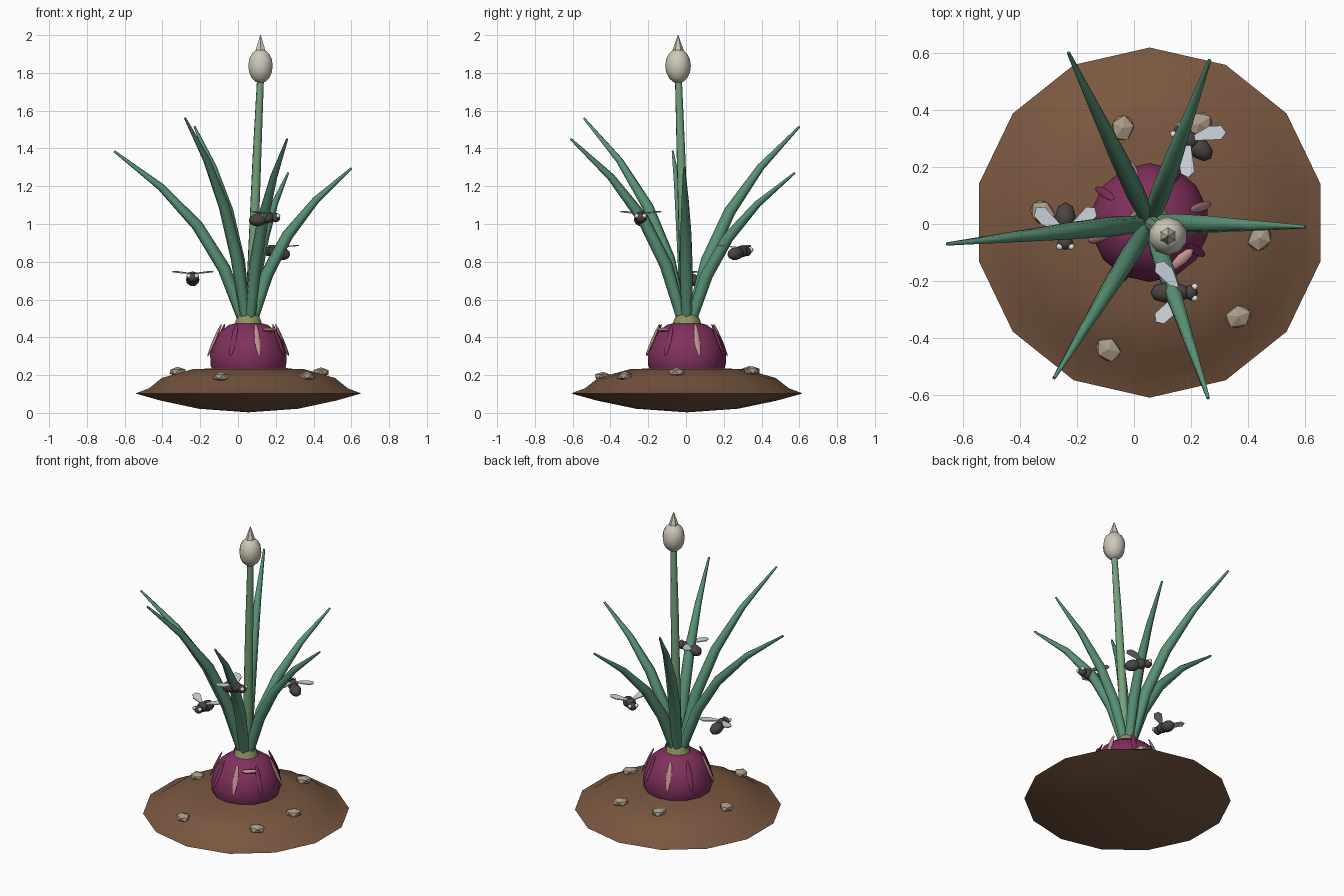
import bpy, bmesh, math, random
from mathutils import Vector, Matrix

if "Cube" in bpy.data.objects:
    bpy.data.objects.remove(bpy.data.objects["Cube"])

random.seed(4)
CX, CY = 0.055, 0.005            # plant axis


def material(name, rgb):
    m = bpy.data.materials.new(name)
    m.diffuse_color = (*rgb, 1)
    m.use_nodes = True
    m.node_tree.nodes["Principled BSDF"].inputs["Base Color"].default_value = m.diffuse_color
    return m


SOIL = material("soil", (0.19, 0.095, 0.05))
BULB = material("bulb_skin", (0.22, 0.03, 0.11))
SKIN = material("dry_skin", (0.55, 0.27, 0.27))
NECK = material("neck_olive", (0.28, 0.29, 0.12))
LEAF = material("leaf_green", (0.1, 0.29, 0.18))
STEM = material("stem_green", (0.18, 0.36, 0.2))
BUD = material("bud_cream", (0.62, 0.58, 0.48))
STONE = material("stone", (0.4, 0.33, 0.24))
FLY = material("fly_body", (0.07, 0.06, 0.055))
WING = material("wing", (0.62, 0.68, 0.74))
EYE = material("eye", (0.8, 0.76, 0.72))


def finish(bm, name, mat, smooth=40):
    bmesh.ops.recalc_face_normals(bm, faces=bm.faces)
    me = bpy.data.meshes.new(name)
    bm.to_mesh(me)
    bm.free()
    me.materials.append(mat)
    ob = bpy.data.objects.new(name, me)
    bpy.context.collection.objects.link(ob)
    if smooth:
        bpy.ops.object.select_all(action='DESELECT')
        bpy.context.view_layer.objects.active = ob
        ob.select_set(True)
        bpy.ops.object.shade_smooth_by_angle(angle=math.radians(smooth))
    return ob


def skin_rings(rings, name, mat, smooth=40):
    """Bridge equal-sized rings of points and cap both ends."""
    bm = bmesh.new()
    loops = [[bm.verts.new(p) for p in ring] for ring in rings]
    n = len(loops[0])
    for a, b in zip(loops, loops[1:]):
        for i in range(n):
            j = (i + 1) % n
            bm.faces.new((a[i], a[j], b[j], b[i]))
    bm.faces.new(loops[0])
    bm.faces.new(loops[-1])
    return finish(bm, name, mat, smooth)


def lathe(profile, sides, name, mat, x=CX, y=CY, smooth=40):
    ring = [math.pi / 2 + 2 * math.pi * i / sides for i in range(sides)]
    return skin_rings([[(x + r * math.cos(a), y + r * math.sin(a), z) for a in ring]
                       for r, z in profile], name, mat, smooth)


def tube(path, radii, sides, name, mat):
    pts = [Vector(p) for p in path]
    rings = []
    for i, p in enumerate(pts):
        t = (pts[min(i + 1, len(pts) - 1)] - pts[max(i - 1, 0)]).normalized()
        u = t.cross(Vector((0.3, 1, 0))).normalized()
        v = t.cross(u)
        rings.append([p + radii[i] * (math.cos(a) * u + math.sin(a) * v)
                      for a in (2 * math.pi * k / sides for k in range(sides))])
    return skin_rings(rings, name, mat, 65)


def ellipsoid(name, mat, matrix, size, seg=10, rings=6, smooth=60):
    bm = bmesh.new()
    bmesh.ops.create_uvsphere(bm, u_segments=seg, v_segments=rings, radius=1,
                              matrix=matrix @ Matrix.Diagonal((*size, 1)))
    return finish(bm, name, mat, smooth)


# Soil mound
lathe([(0.002, 0.003), (0.27, 0.022), (0.48, 0.066), (0.613, 0.103), (0.54, 0.13),
       (0.47, 0.185), (0.3, 0.232), (0.002, 0.24)], 14, "soil_mound", SOIL)

# Bulb and neck
lathe([(0.1, 0.12), (0.18, 0.19), (0.205, 0.25), (0.208, 0.31), (0.19, 0.375),
       (0.155, 0.43), (0.105, 0.466), (0.03, 0.485)], 14, "bulb", BULB)
lathe([(0.08, 0.45), (0.07, 0.49), (0.056, 0.517), (0.02, 0.52)], 10, "neck", NECK)

# Dry skin slivers leaning against the bulb, plus one peeled sideways
for k, deg in enumerate((17, 62, 108, 147, 197, 245, 285, 329)):
    m = (Matrix.Translation((CX, CY, 0)) @ Matrix.Rotation(math.radians(deg), 4, 'Z')
         @ Matrix.Translation((0.187, 0, 0.385)) @ Matrix.Rotation(-0.42, 4, 'Y'))
    ellipsoid(f"skin_sliver_{k + 1}", SKIN if k % 2 == 0 else BULB, m,
              (0.008, 0.016, 0.095), 6, 6)
m = Matrix.Translation((0.168, -0.122, 0.44)) @ Matrix.Rotation(math.radians(42), 4, 'Z')
ellipsoid("peeled_skin", SKIN, m, (0.052, 0.02, 0.012), 8, 4)

# Leaves: (tip) reached along a shared outward curve
tips = [(-0.655, -0.07, 1.385), (0.60, -0.01, 1.295), (-0.28, -0.54, 1.56),
        (-0.23, 0.60, 1.515), (0.26, -0.61, 1.45), (0.265, 0.575, 1.27)]
curve = [(0.03, 0), (0.18, 0.32), (0.38, 0.57), (0.655, 0.795), (1, 1)]
for k, (tx, ty, tz) in enumerate(tips):
    path = [(CX + (tx - CX) * f, CY + (ty - CY) * f, 0.47 + (tz - 0.47) * h)
            for f, h in curve]
    tube(path, (0.028, 0.035, 0.031, 0.02, 0.006), 6, f"leaf_{k + 1}", LEAF)

# Flower stalk, bud and bud tip
tube([(CX + 0.01, 0, 0.48), (0.082, -0.012, 0.9), (0.1, -0.026, 1.35), (0.119, -0.04, 1.77)],
     (0.03, 0.027, 0.024, 0.019), 8, "flower_stalk", STEM)
ellipsoid("bud", BUD, Matrix.Translation((0.119, -0.042, 1.837)), (0.068, 0.068, 0.092), 10, 8)
lathe([(0.034, 1.905), (0.026, 1.93), (0.002, 2.0)], 6, "bud_tip", BUD, 0.119, -0.042)

# Pebbles
for k, (x, y, z) in enumerate([(-0.04, 0.335, 0.222), (0.23, 0.35, 0.222), (-0.32, 0.04, 0.218),
                               (0.44, -0.05, 0.215), (0.365, -0.325, 0.195), (-0.09, -0.44, 0.192)]):
    bm = bmesh.new()
    bmesh.ops.create_icosphere(bm, subdivisions=1, radius=1, matrix=(
        Matrix.Translation((x, y, z)) @ Matrix.Rotation(random.uniform(0, 6), 4, 'Z')
        @ Matrix.Diagonal((0.052, 0.043, 0.026, 1))))
    finish(bm, f"pebble_{k + 1}", STONE, 0)


# Flies, built facing +x
def fly(n, loc, heading):
    base = Matrix.Translation(loc) @ Matrix.Rotation(math.radians(heading), 4, 'Z')
    at = lambda x, y, z: base @ Matrix.Translation((x, y, z))
    ellipsoid(f"fly_{n}_abdomen", FLY, at(-0.035, 0, -0.007) @ Matrix.Rotation(-0.15, 4, 'Y'),
              (0.052, 0.036, 0.034), 8, 6)
    ellipsoid(f"fly_{n}_thorax", FLY, at(0.015, 0, 0.005), (0.036, 0.032, 0.032), 8, 6)
    ellipsoid(f"fly_{n}_head", FLY, at(0.056, 0, 0.004), (0.025, 0.028, 0.025), 8, 6)
    for s, side in ((1, "left"), (-1, "right")):
        ellipsoid(f"fly_{n}_{side}_eye", EYE, at(0.07, s * 0.02, 0.013), (0.013,) * 3, 6, 4)
        # wing: tapered six-point plate swept back
        outline = [(0, -0.01), (0.06, -0.03), (0.1, -0.022), (0.112, 0.005), (0.09, 0.025), (0, 0.01)]
        w = at(0.005, s * 0.018, 0.026) @ Matrix.Rotation(s * math.radians(128), 4, 'Z') \
            @ Matrix.Rotation(-0.1, 4, 'Y')
        skin_rings([[w @ Vector((x, s * y, z)) for x, y in outline] for z in (-0.003, 0.003)],
                   f"fly_{n}_{side}_wing", WING, 0)


fly(1, (-0.24, -0.01, 0.712), -90)
fly(2, (0.143, -0.24, 1.03), 0)
fly(3, (0.205, 0.285, 0.85), 140)
